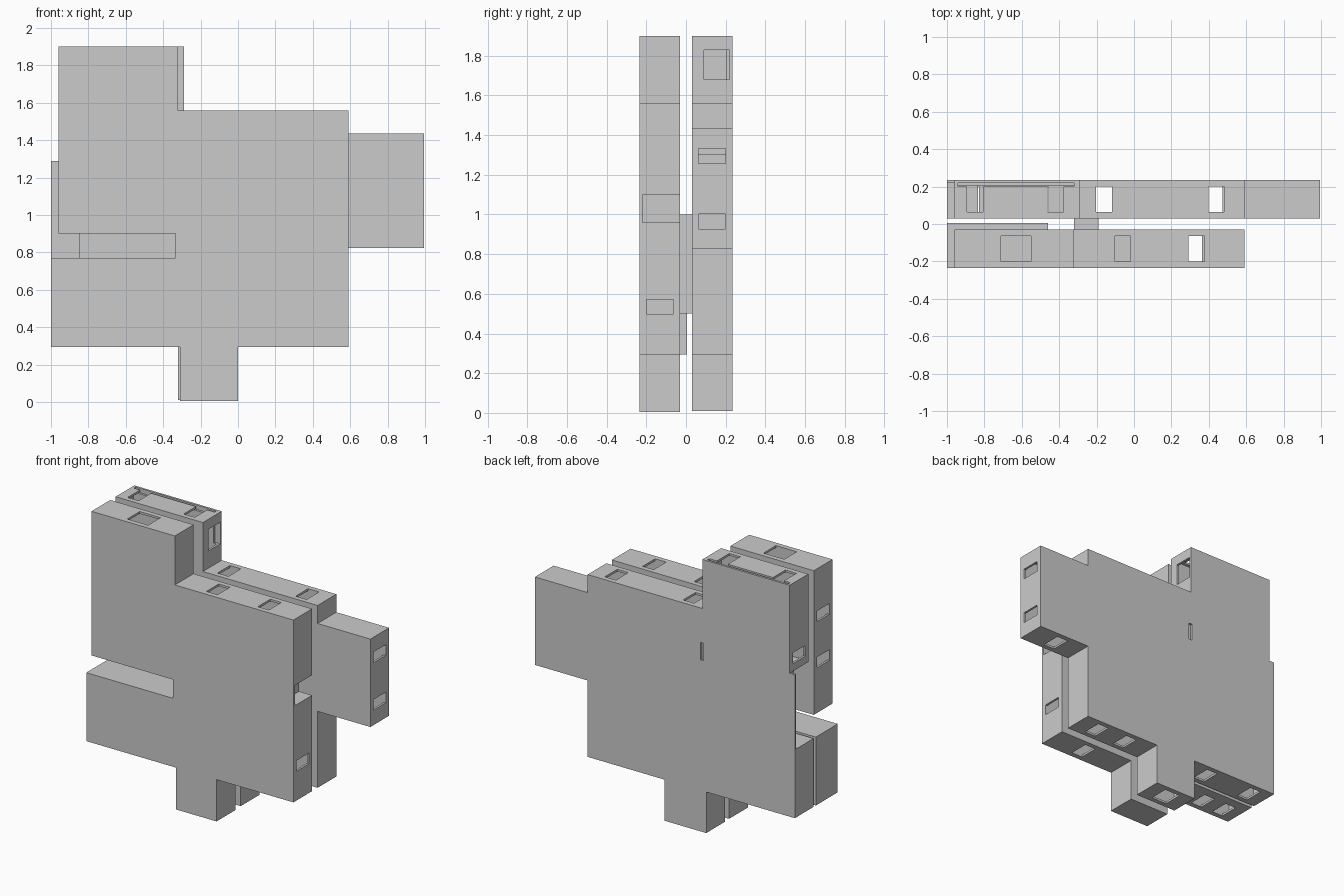
import bpy, bmesh
from mathutils import Vector

if "Cube" in bpy.data.objects:
    bpy.data.objects.remove(bpy.data.objects["Cube"])

WALL = 0.015


def prism(name, pts, y0, y1):
    """Extrude an (x, z) outline from y0 to y1."""
    bm = bmesh.new()
    face = bm.faces.new([bm.verts.new((x, y0, z)) for x, z in pts])
    ext = bmesh.ops.extrude_face_region(bm, geom=[face])
    verts = [g for g in ext["geom"] if isinstance(g, bmesh.types.BMVert)]
    bmesh.ops.translate(bm, verts=verts, vec=(0, y1 - y0, 0))
    bmesh.ops.recalc_face_normals(bm, faces=bm.faces)
    mesh = bpy.data.meshes.new(name)
    bm.to_mesh(mesh)
    bm.free()
    ob = bpy.data.objects.new(name, mesh)
    bpy.context.collection.objects.link(ob)
    return ob


def box(name, x0, x1, y0, y1, z0, z1):
    return prism(name, [(x0, z0), (x1, z0), (x1, z1), (x0, z1)], y0, y1)


def inset(pts, d):
    """Inset a counter-clockwise right-angled outline."""
    out = []
    for i, p in enumerate(pts):
        p = Vector(p)
        a = (p - Vector(pts[i - 1])).normalized()
        b = (Vector(pts[(i + 1) % len(pts)]) - p).normalized()
        out.append(p + d * (Vector((-a.y, a.x)) + Vector((-b.y, b.x))))
    return out


def cut(ob, cutter):
    mod = ob.modifiers.new("cut", 'BOOLEAN')
    mod.operation, mod.solver, mod.object = 'DIFFERENCE', 'EXACT', cutter
    bpy.context.view_layer.objects.active = ob
    bpy.ops.object.modifier_apply(modifier=mod.name)
    bpy.data.objects.remove(cutter, do_unlink=True)


def shell(name, pts, y0, y1):
    ob = prism(name, pts, y0, y1)
    cut(ob, prism("cavity", inset(pts, WALL), y0 + WALL, y1 - WALL))
    return ob


def slots(ob, ym, level=(), side=()):
    """Slots through horizontal (x, z, width) and vertical (x, z) walls."""
    for x, z, w in level:
        cut(ob, box("slot", x - w / 2, x + w / 2, ym - 0.068, ym + 0.068, z - 0.025, z + 0.025))
    for x, z in side:
        cut(ob, box("slot", x - 0.025, x + 0.025, ym - 0.068, ym + 0.068, z - 0.037, z + 0.037))


# Front layer: hollow body with side notch, covered by a front panel
front = [(-1, .295), (-.31, .295), (-.31, .005), (0, .005), (0, .295), (.59, .295)]
front_top = [(.59, 1.56), (-.32, 1.56), (-.32, 1.9), (-.96, 1.9), (-.96, .9), (-.335, .9),
             (-.335, .77), (-1, .77)]
notch = [(.59, .96), (.49, .96), (.49, 1.1), (.59, 1.1)]
body = shell("front_body", front + notch + front_top, -.22, -.03)
slots(body, -.132,
      level=[(-.63, 1.9, .16), (-.06, 1.56, .085), (.335, 1.56, .085),
             (.32, .295, .085), (-.7, .295, .085), (-.88, .295, .085)],
      side=[(.59, .535), (-.96, 1.57), (-.96, 1.25)])
prism("front_panel", front + front_top, -.235, -.22)

# Back layer: hollow body with recess on the left, covered by a back panel
back = [(-1, .295), (-.32, .295), (-.32, .01), (0, .01), (0, .295), (.59, .295), (.59, .825),
        (.995, .825), (.995, 1.435), (.59, 1.435), (.59, 1.56), (-.29, 1.56), (-.29, 1.9),
        (-.96, 1.9), (-.96, 1.29)]
recess = [(-.85, 1.29), (-.85, .77), (-1, .77)]
body = shell("back_body", back + recess, .03, .22)
slots(body, .132,
      level=[(-.85, 1.9, .085), (-.42, 1.9, .085), (-.16, 1.56, .085), (.44, 1.56, .085),
             (-.16, .01, .12), (.43, .295, .085), (.19, .295, .085), (-.5, .295, .085),
             (-.87, .295, .085), (.78, .825, .085)],
      side=[(.995, 1.295), (.995, .965), (-.96, 1.38)])
cut(body, box("window", -.33, -.26, .09, .24, 1.68, 1.83))
cut(body, box("top_gap", -.94, -.32, .2, .24, 1.87, 1.95))
panel = prism("back_panel", back + [(-1, 1.29)], .22, .235)
cut(panel, box("slit", -.30, -.275, .2, .26, 1.2, 1.32))

# Pieces between the layers
box("lower_spacer", -1, -.46, -.03, .005, .295, .77)
box("middle_connector", -.32, -.19, -.03, .03, .5, 1.0)
